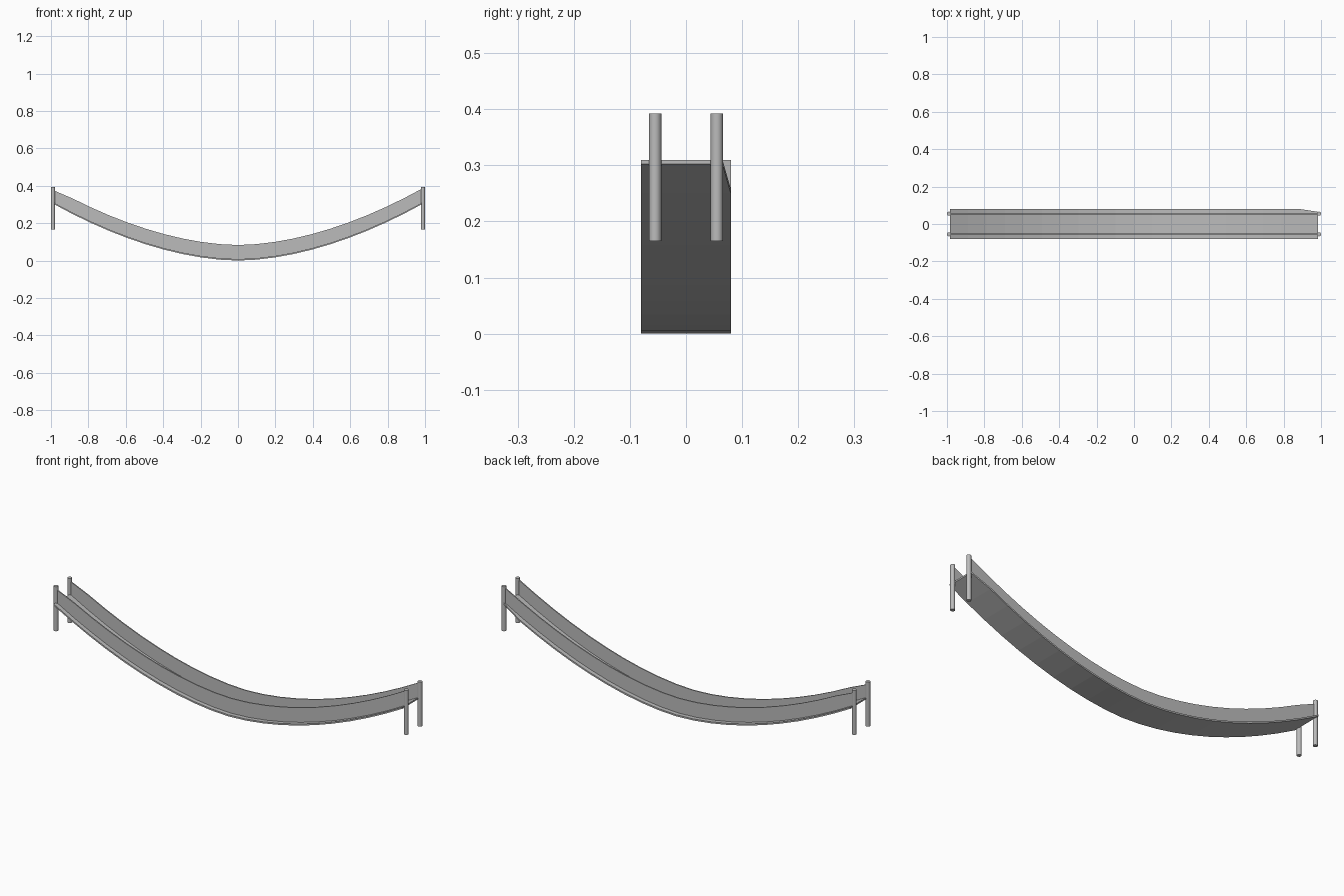
import bpy, bmesh

cube = bpy.data.objects.get("Cube")
if cube:
    bpy.data.objects.remove(cube, do_unlink=True)

grey = bpy.data.materials.new("weathered grey")
grey.use_nodes = True
GREY = (0.5, 0.5, 0.5, 1)
grey.diffuse_color = GREY
grey.node_tree.nodes["Principled BSDF"].inputs["Base Color"].default_value = GREY

HALF, RISE, DECK, STEPS = 0.985, 0.302, 0.008, 20
STATIONS = [HALF * (2 * i / STEPS - 1) for i in range(STEPS + 1)]


def sag(x):
    """Height of the hanging underside."""
    return RISE * (abs(x) / HALF) ** 1.8


def finish(name, bm):
    bmesh.ops.recalc_face_normals(bm, faces=bm.faces)
    mesh = bpy.data.meshes.new(name)
    bm.to_mesh(mesh)
    bm.free()
    mesh.materials.append(grey)
    obj = bpy.data.objects.new(name, mesh)
    bpy.context.collection.objects.link(obj)
    return obj


def sweep(name, section):
    """Box-section strip; section(x) gives y0, y1, z0, z1."""
    bm = bmesh.new()
    rings = []
    for x in STATIONS:
        y0, y1, z0, z1 = section(x)
        corners = ((y0, z0), (y1, z0), (y1, z1), (y0, z1))
        rings.append([bm.verts.new((x, y, z)) for y, z in corners])
    for a, b in zip(rings, rings[1:]):
        for i in range(4):
            j = (i + 1) % 4
            bm.faces.new((a[i], a[j], b[j], b[i]))
    bm.faces.new(rings[0])
    bm.faces.new(rings[-1])
    return finish(name, bm)


# Sagging deck with one clipped corner
def deck_section(x):
    back = 0.065 if x > HALF - 0.01 else 0.08
    return -0.08, back, sag(x), sag(x) + DECK


sweep("deck", deck_section)

# Side panels, slightly lower at the right-hand end
for side, label in ((-1, "front"), (1, "back")):
    def panel_section(x, y=side * 0.055):
        top = 0.073 if x < 0.01 - HALF else 0.083
        return y - 0.003, y + 0.003, sag(x) + DECK / 2, sag(x) + top

    sweep(label + "_side_panel", panel_section)

# Four round end posts
for sx, end in ((-1, "right"), (1, "left")):
    for sy, label in ((-1, "front"), (1, "back")):
        bm = bmesh.new()
        bmesh.ops.create_cone(bm, cap_ends=True, segments=16,
                              radius1=0.011, radius2=0.011, depth=0.227)
        post = finish(f"{label}_{end}_post", bm)
        post.location = (sx * 0.989, sy * 0.055, 0.2785)
        bpy.ops.object.select_all(action="DESELECT")
        post.select_set(True)
        bpy.context.view_layer.objects.active = post
        bpy.ops.object.shade_smooth_by_angle()
